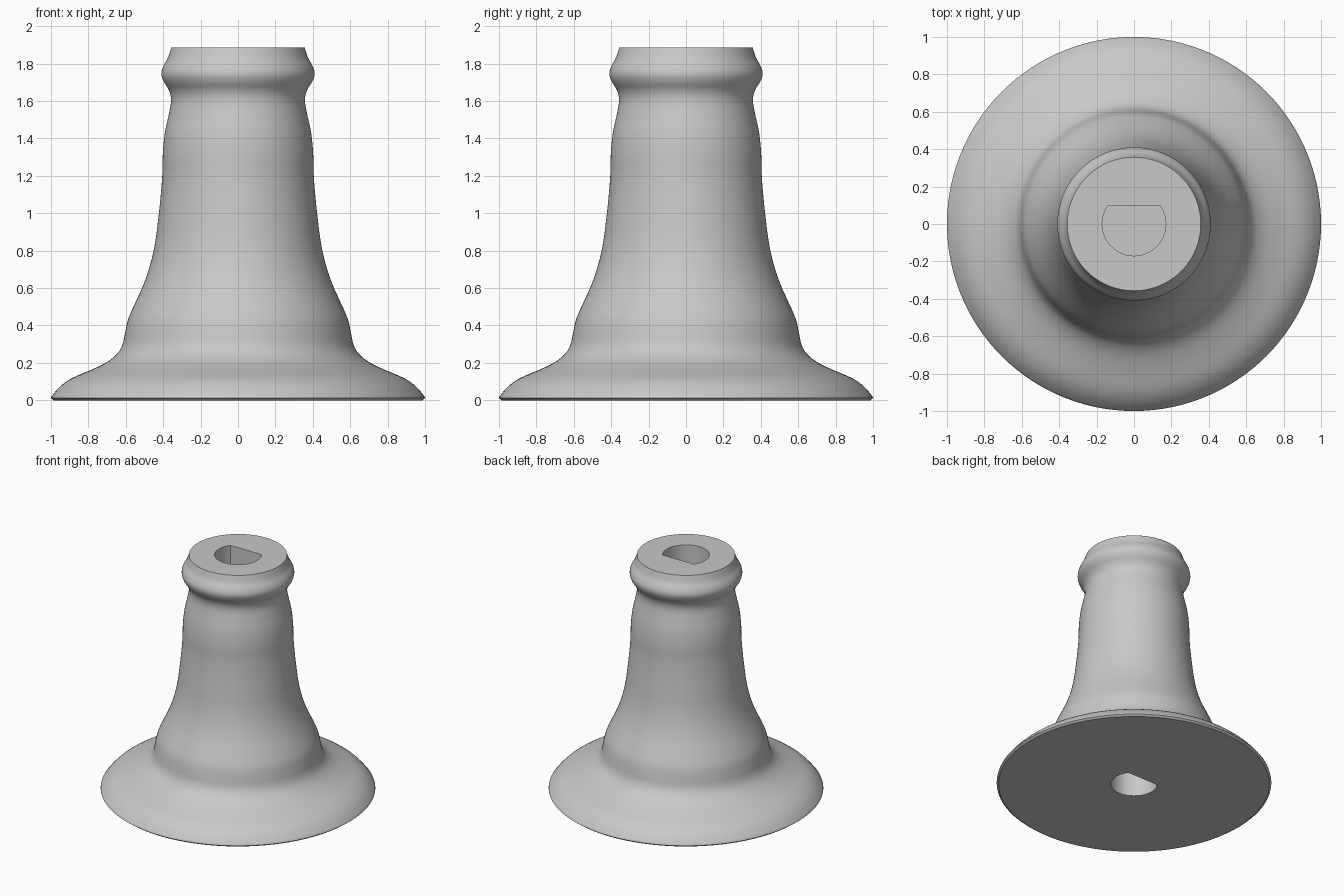
import bpy
import bmesh
import math

SEGMENTS = 120
TOP = 1.885
BORE_RADIUS, BORE_FLAT, BORE_DEPTH = 0.17, 0.1, 0.5

cube = bpy.data.objects.get("Cube")
if cube:
    bpy.data.objects.remove(cube, do_unlink=True)

# Flared foot, tapering body, waisted neck and rounded collar: (radius, height)
PROFILE = [
    (0.998, 0.02), (0.95, 0.075), (0.885, 0.12), (0.78, 0.165), (0.7, 0.205),
    (0.645, 0.25), (0.617, 0.3), (0.602, 0.37), (0.585, 0.44), (0.55, 0.52),
    (0.505, 0.62), (0.468, 0.73), (0.442, 0.85), (0.423, 1.0), (0.411, 1.12),
    (0.404, 1.22), (0.402, 1.32), (0.391, 1.43), (0.372, 1.52), (0.358, 1.6),
    (0.368, 1.655), (0.398, 1.705), (0.41, 1.745), (0.4, 1.785),
    (0.375, 1.83), (0.357, TOP),
]


def smooth_profile(points, steps=4):
    """Pass a Catmull-Rom curve through the points."""
    padded = [points[0]] + points + [points[-1]]
    result = []
    for p0, p1, p2, p3 in zip(padded, padded[1:], padded[2:], padded[3:]):
        for i in range(steps):
            t = i / steps
            result.append(tuple(
                b + 0.5 * t * (c - a + t * (2 * a - 5 * b + 4 * c - d
                                            + t * (3 * (b - c) + d - a)))
                for a, b, c, d in zip(p0, p1, p2, p3)))
    return result + [points[-1]]


def circle(radius):
    return lambda angle: radius


def d_shape(angle):
    """Round bore with one flat side towards +y."""
    s = math.sin(angle)
    return min(BORE_RADIUS, BORE_FLAT / s) if s > 0 else BORE_RADIUS


def add_ring(bm, radius_at, z):
    angles = [2 * math.pi * i / SEGMENTS for i in range(SEGMENTS)]
    return [bm.verts.new((radius_at(a) * math.cos(a), radius_at(a) * math.sin(a), z))
            for a in angles]


# Sections from the floor of the lower socket, over the outside, to the upper one
sections = [(d_shape, BORE_DEPTH), (d_shape, 0), (circle(0.985), 0), (circle(1), 0.012)]
sections += [(circle(r), z) for r, z in smooth_profile(PROFILE)]
sections += [(d_shape, TOP), (d_shape, TOP - BORE_DEPTH)]

bm = bmesh.new()
rings = [add_ring(bm, shape, z) for shape, z in sections]
for low, high in zip(rings, rings[1:]):
    for i in range(SEGMENTS):
        j = (i + 1) % SEGMENTS
        bm.faces.new((low[i], low[j], high[j], high[i]))
bm.faces.new(rings[0])
bm.faces.new(rings[-1])
bmesh.ops.recalc_face_normals(bm, faces=bm.faces)

mesh = bpy.data.meshes.new("flared_pedestal")
bm.to_mesh(mesh)
bm.free()
pedestal = bpy.data.objects.new("flared_pedestal", mesh)
bpy.context.collection.objects.link(pedestal)

# Plain grey
grey = bpy.data.materials.new("light_grey")
grey.use_nodes = True
color = (0.58, 0.58, 0.58, 1)
grey.diffuse_color = color
grey.node_tree.nodes["Principled BSDF"].inputs["Base Color"].default_value = color
mesh.materials.append(grey)

bpy.ops.object.select_all(action="DESELECT")
pedestal.select_set(True)
bpy.context.view_layer.objects.active = pedestal
bpy.ops.object.shade_smooth_by_angle(angle=math.radians(30))
